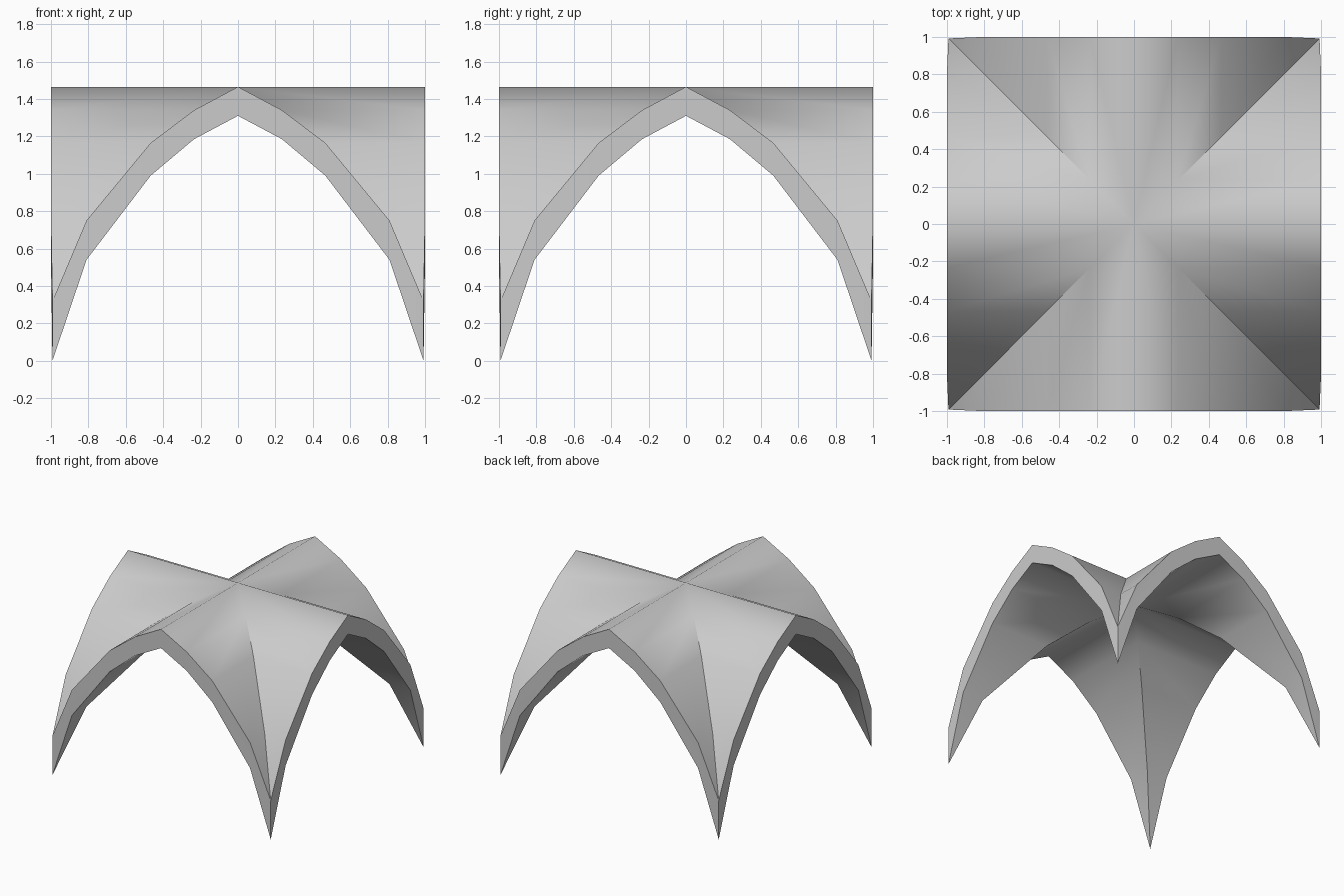
import bpy, bmesh, math
from mathutils import Matrix

if "Cube" in bpy.data.objects:
    bpy.data.objects.remove(bpy.data.objects["Cube"])

# Half-arch profile: x, top-surface z, under-surface z
PROFILE = [(0, 1.465, 1.31), (0.235, 1.34, 1.185), (0.467, 1.165, 0.99),
           (0.81, 0.75, 0.54), (0.992, 0.32, 0.0)]
LAST = len(PROFILE) - 1

bm = bmesh.new()


def add_face(points, turn):
    unique = []
    for p in points:
        if p not in unique:
            unique.append(p)
    bm.faces.new([bm.verts.new(turn @ bm_vec(p)) for p in unique])


def bm_vec(p):
    return Matrix.Translation(p).to_translation()


def station(i, side, layer):
    """Groin point and rim point of one profile station."""
    x, z = PROFILE[i][0], PROFILE[i][layer]
    rim = -x if i == LAST else -1
    return (side * x, -x, z), (side * x, rim, z)


# Four identical webs: top skin, under skin and rim of each arch
for k in range(4):
    turn = Matrix.Rotation(k * math.pi / 2, 3, 'Z')
    for side in (-1, 1):
        for i in range(LAST):
            g0, r0 = station(i, side, 1)
            g1, r1 = station(i + 1, side, 1)
            h0, s0 = station(i, side, 2)
            h1, s1 = station(i + 1, side, 2)
            add_face([g0, g1, r1, r0], turn)
            add_face([h0, s0, s1, h1], turn)
            add_face([r0, r1, s1, s0], turn)

bmesh.ops.remove_doubles(bm, verts=bm.verts, dist=0.0005)
bmesh.ops.recalc_face_normals(bm, faces=bm.faces)

# Smooth barrels and ridges, crisp groins and rims
for f in bm.faces:
    f.smooth = True
for e in bm.edges:
    a, b = e.verts[0].co, e.verts[1].co
    on_groin = all(abs(abs(v.x) - abs(v.y)) < 0.001 for v in (a, b))
    groin = on_groin and max(abs(a.x), abs(b.x)) > 0.3
    rim = any(abs(f.normal.z) < 0.05 for f in e.link_faces) and \
        any(abs(f.normal.z) > 0.05 for f in e.link_faces)
    e.smooth = not (groin or rim)

mesh = bpy.data.meshes.new("groin_vault")
bm.to_mesh(mesh)
bm.free()
vault = bpy.data.objects.new("groin_vault", mesh)
bpy.context.collection.objects.link(vault)
